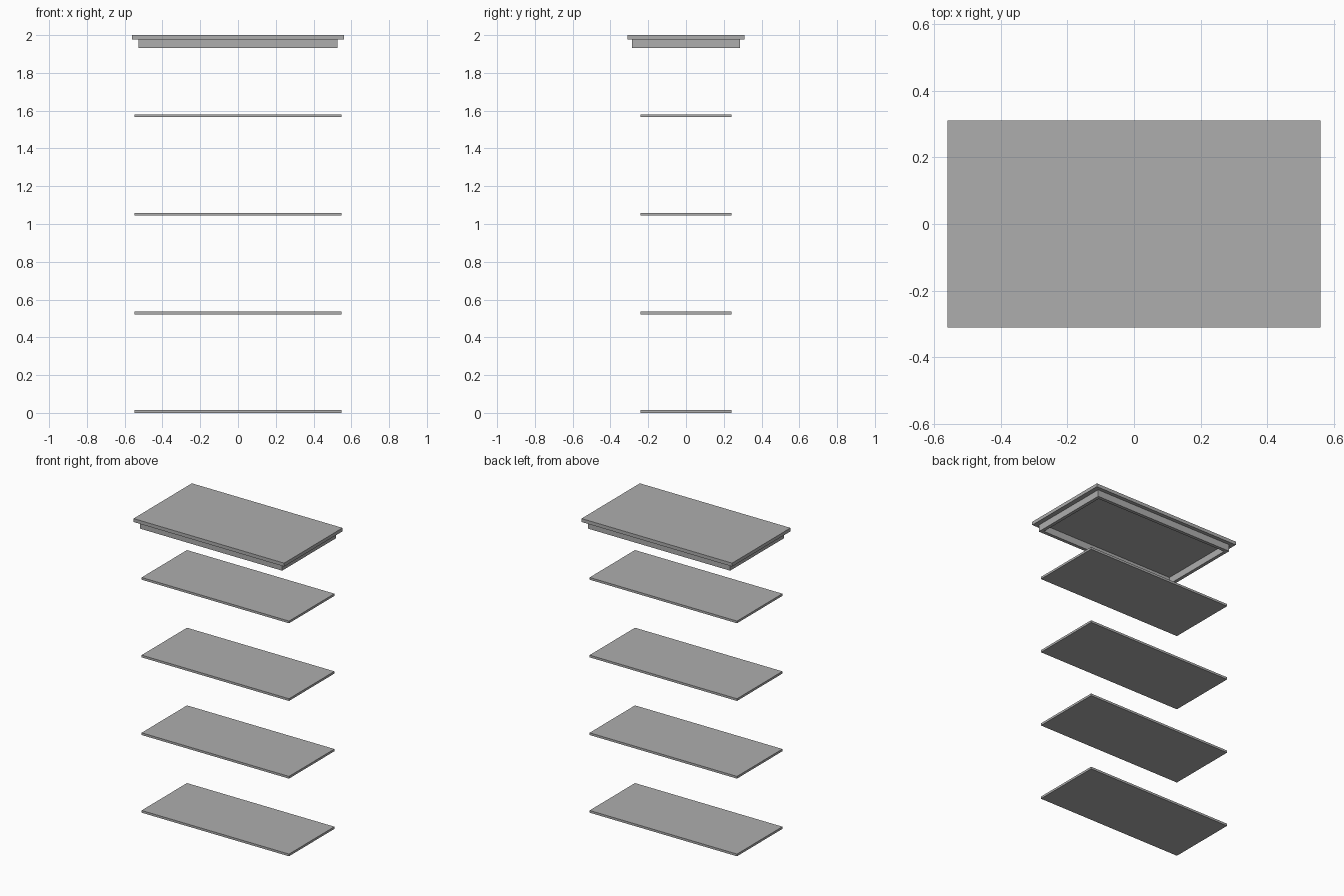
import bpy
import bmesh

if "Cube" in bpy.data.objects:
    bpy.data.objects.remove(bpy.data.objects["Cube"])

grey = bpy.data.materials.new("dark_grey")
grey.diffuse_color = (0.42, 0.42, 0.42, 1)
grey.use_nodes = True
grey.node_tree.nodes["Principled BSDF"].inputs["Base Color"].default_value = grey.diffuse_color


def add_mesh(name, bm):
    mesh = bpy.data.meshes.new(name)
    bm.to_mesh(mesh)
    bm.free()
    mesh.materials.append(grey)
    obj = bpy.data.objects.new(name, mesh)
    bpy.context.collection.objects.link(obj)
    return obj


def box_bm(hx, hy, z0, z1):
    bm = bmesh.new()
    bmesh.ops.create_cube(bm, size=1)
    for v in bm.verts:
        v.co = (2 * hx * v.co.x, 2 * hy * v.co.y, z0 + (v.co.z + 0.5) * (z1 - z0))
    bm.normal_update()
    return bm


# Four evenly spaced shelves
SPACING, THICK = 0.522, 0.015
for i in range(4):
    z = i * SPACING + 0.001 * (i > 0)
    add_mesh(f"shelf_{i + 1}", box_bm(0.548, 0.241, i * SPACING, i * SPACING + THICK))

# Top slab
SLAB_Z, APRON_Z = 1.977, 1.931
add_mesh("top_slab", box_bm(0.56, 0.31, SLAB_Z, 2.0))

# Hollow apron frame under the slab: inset the bottom and push it up to the slab
bm = box_bm(0.528, 0.285, APRON_Z, SLAB_Z)
top = next(f for f in bm.faces if f.normal.z > 0.9)
bottom = next(f for f in bm.faces if f.normal.z < -0.9)
bmesh.ops.inset_region(bm, faces=[bottom], thickness=0.032)
wall = bmesh.ops.extrude_face_region(bm, geom=[bottom])
verts = [g for g in wall["geom"] if isinstance(g, bmesh.types.BMVert)]
bmesh.ops.translate(bm, verts=verts, vec=(0, 0, SLAB_Z - APRON_Z))
# The slab closes the frame, so drop the covered faces
inner = [g for g in wall["geom"] if isinstance(g, bmesh.types.BMFace)]
doomed = {f for f in [top, bottom] + inner if f.is_valid}
bmesh.ops.delete(bm, geom=list(doomed), context='FACES')
bmesh.ops.recalc_face_normals(bm, faces=bm.faces)
add_mesh("top_apron_frame", bm)
